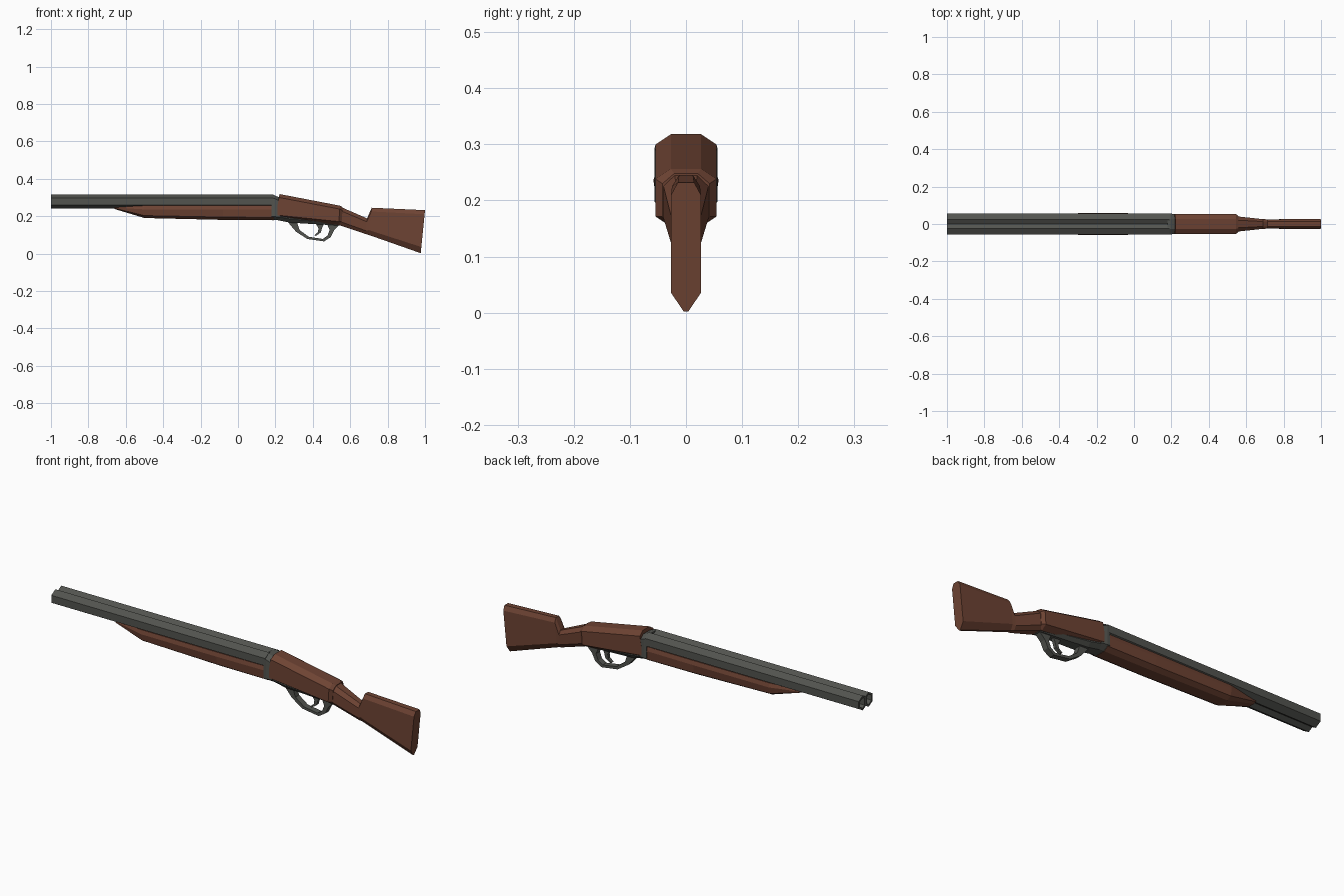
import bpy, bmesh, math


def material(name, color):
    m = bpy.data.materials.new(name)
    m.diffuse_color = (*color, 1)
    return m


metal = material("gunmetal grey", (0.085, 0.088, 0.078))
wood = material("walnut brown", (0.155, 0.056, 0.033))


def loft(name, rings, mat):
    """Skin a list of equally sized rings and cap both ends."""
    bm = bmesh.new()
    loops = [[bm.verts.new(p) for p in r] for r in rings]
    n = len(loops[0])
    for a, b in zip(loops, loops[1:]):
        for i in range(n):
            j = (i + 1) % n
            bm.faces.new((a[i], a[j], b[j], b[i]))
    bm.faces.new(loops[0])
    bm.faces.new(loops[-1])
    bmesh.ops.recalc_face_normals(bm, faces=bm.faces)
    me = bpy.data.meshes.new(name)
    bm.to_mesh(me)
    bm.free()
    me.materials.append(mat)
    ob = bpy.data.objects.new(name, me)
    bpy.context.collection.objects.link(ob)
    return ob


def octagon(xt, xb, zt, zb, w, top=0.5, c=0.018, bottom=0.5, d=0.018, low=1.0):
    """Chamfered section, leaning from xt at the top to xb at the bottom."""
    half = [(w * top, zt), (w, zt - c), (w * low, zb + d), (w * bottom, zb)]
    pts = half + [(-y, z) for y, z in reversed(half)]
    return [(xb + (xt - xb) * (z - zb) / (zt - zb), y, z) for y, z in pts]


def hexagon(x, y, r):
    return [(x, y + r * math.sin(k * math.pi / 3), 0.279 + r * math.cos(k * math.pi / 3))
            for k in range(6)]


def strap(name, pairs, w, mat):
    """Flat side profile given as outer/inner point pairs, thickened in y."""
    return loft(name, [[(a, -w, b), (a, w, b), (c, w, d), (c, -w, d)]
                       for a, b, c, d in pairs], mat)


# Twin six-sided barrels with open bores
for side, y in (("left", 0.0235), ("right", -0.0235)):
    loft(side + "_barrel", [hexagon(0.19, y, 0.037), hexagon(-1, y, 0.037),
                            hexagon(-1, y, 0.026), hexagon(-0.9, y, 0.026)], metal)

# Wooden fore-end under the barrels
loft("fore_end", [
    octagon(-0.66, -0.66, 0.25, 0.238, 0.03, 0.9, 0.004, 0.5, 0.004),
    octagon(-0.5, -0.5, 0.256, 0.19, 0.057, 0.9, 0.02, 0.5, 0.013, 0.88),
    octagon(-0.08, -0.08, 0.256, 0.18, 0.058, 0.9, 0.02, 0.5, 0.015, 0.9),
    octagon(0.19, 0.19, 0.256, 0.178, 0.055, 0.9, 0.02, 0.5, 0.015, 0.95)], wood)

# Metal breech collar
loft("breech", [
    octagon(0.18, 0.18, 0.313, 0.18, 0.055),
    octagon(0.195, 0.195, 0.312, 0.179, 0.056),
    octagon(0.225, 0.225, 0.298, 0.178, 0.052)], metal)

# Front body of the stock
loft("stock_body", [
    octagon(0.222, 0.2, 0.318, 0.188, 0.054),
    octagon(0.545, 0.538, 0.256, 0.153, 0.054),
    octagon(0.56, 0.553, 0.248, 0.153, 0.042)], wood)

# Wrist and butt
loft("butt_stock", [
    octagon(0.55, 0.545, 0.249, 0.151, 0.041, 0.5, 0.02, 0.6, 0.02),
    octagon(0.69, 0.683, 0.188, 0.104, 0.026, 0.5, 0.018, 0.5, 0.018),
    octagon(0.715, 0.698, 0.245, 0.1, 0.025, 0.5, 0.02, 0.35, 0.025),
    octagon(1.0, 0.977, 0.232, 0.002, 0.0265, 0.55, 0.022, 0.15, 0.033)], wood)

# Metal belly plate below the stock body
loft("belly_plate", [
    octagon(0.2, 0.2, 0.23, 0.181, 0.05),
    octagon(0.28, 0.28, 0.23, 0.165, 0.044, 0.5, 0.018, 0.6, 0.02),
    octagon(0.55, 0.55, 0.19, 0.149, 0.03, 0.5, 0.01, 0.6, 0.01)], metal)

# Trigger guard and trigger
strap("trigger_guard", [
    (0.26, 0.176, 0.315, 0.17), (0.31, 0.117, 0.33, 0.125),
    (0.37, 0.078, 0.378, 0.09), (0.46, 0.065, 0.453, 0.078),
    (0.495, 0.087, 0.478, 0.095), (0.512, 0.122, 0.49, 0.125),
    (0.545, 0.155, 0.475, 0.16)], 0.015, metal)
strap("trigger", [
    (0.41, 0.17, 0.465, 0.17), (0.43, 0.135, 0.45, 0.138),
    (0.428, 0.115, 0.443, 0.113), (0.408, 0.098, 0.416, 0.094)], 0.008, metal)
